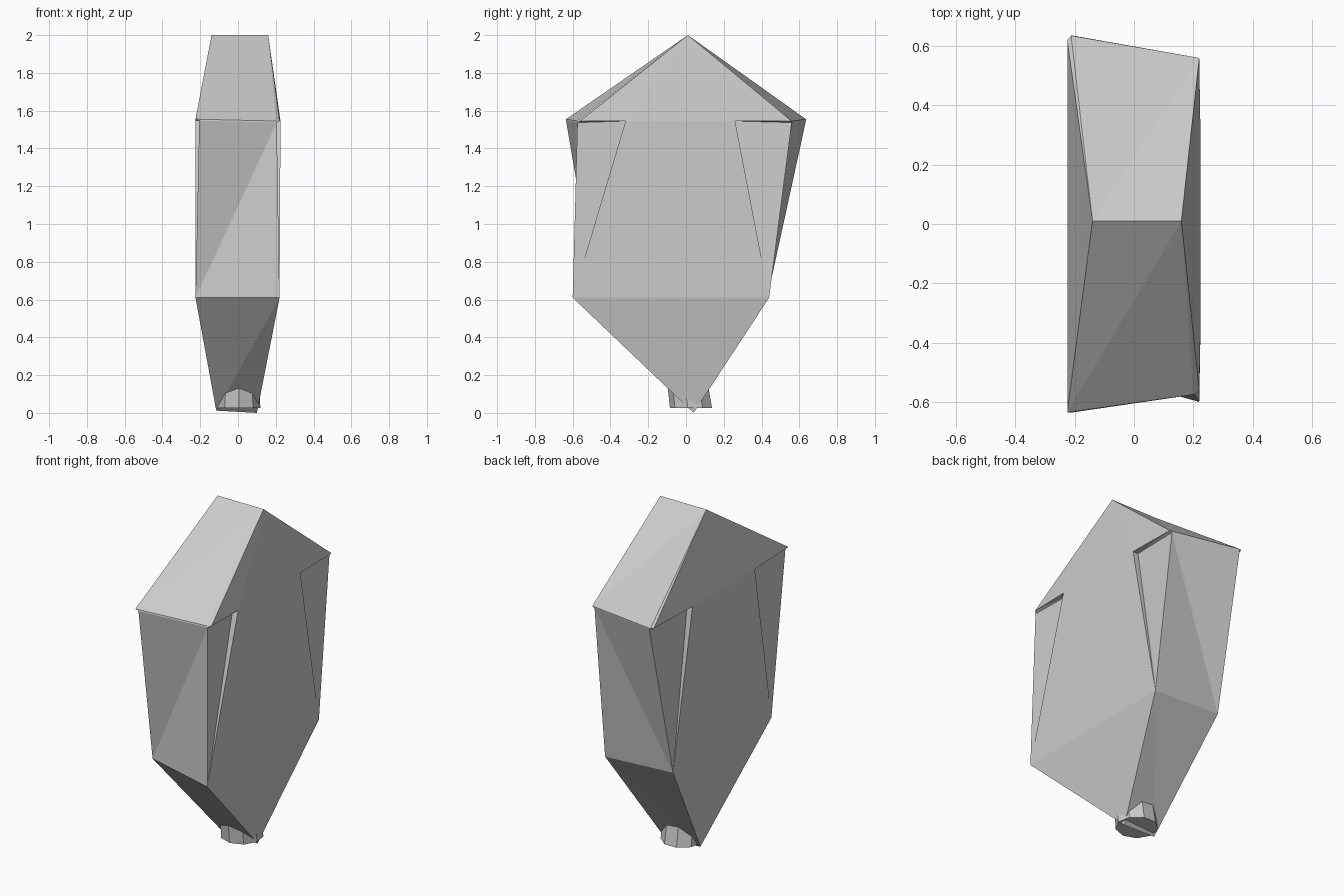
import bpy, bmesh, math
from mathutils import Vector, Matrix

cube = bpy.data.objects.get("Cube")
if cube:
    bpy.data.objects.remove(cube, do_unlink=True)

# One pale grey for everything
stone = bpy.data.materials.new("pale_grey")
stone.use_nodes = True
GREY = (0.6, 0.6, 0.6, 1)
stone.diffuse_color = GREY
stone.node_tree.nodes["Principled BSDF"].inputs["Base Color"].default_value = GREY


def finish(bm, name):
    bmesh.ops.recalc_face_normals(bm, faces=bm.faces)
    mesh = bpy.data.meshes.new(name)
    bm.to_mesh(mesh)
    bm.free()
    mesh.materials.append(stone)
    obj = bpy.data.objects.new(name, mesh)
    bpy.context.collection.objects.link(obj)
    return obj


# Key corners of each broad side: ridge, roof eaves, gable eaves, waist, tip
RECESS = 0.035
SIDES = {
    1: dict(ridge=(0.16, 0.01, 2.0),
            roof_f=(0.20, -0.575, 1.545), roof_b=(0.22, 0.56, 1.545),
            gable_f=(0.22, -0.56, 1.545), gable_b=(0.22, 0.56, 1.545),
            low_f=(0.22, -0.60, 0.61), low_b=(0.22, 0.44, 0.61),
            tip=(0.10, 0.04, 0.0)),
    -1: dict(ridge=(-0.14, 0.01, 2.0),
             roof_f=(-0.225, -0.635, 1.555), roof_b=(-0.212, 0.635, 1.555),
             gable_f=(-0.225, -0.635, 1.555), gable_b=(-0.225, 0.62, 1.555),
             low_f=(-0.225, -0.475, 0.61), low_b=(-0.22, 0.435, 0.63),
             tip=(-0.115, 0.03, 0.012)),
}

bm = bmesh.new()
verts = {}
for side, points in SIDES.items():
    pts = {k: Vector(p) for k, p in points.items()}
    inward = Vector((-side * RECESS, 0, 0))
    # Where each recessed corner begins along the eave
    for end, y in (("f", -0.32), ("b", 0.26)):
        inner = Vector((side * 0.225, y, 1.545))
        pts["inner_" + end] = inner
        pts["deep_" + end] = inner + inward
        corner = pts["roof_" + end]
        pts["post_" + end] = Vector((side * 0.205, corner.y, corner.z - 0.008))
    for k, p in pts.items():
        verts[k, side] = bm.verts.new(p)


def face(*keys):
    bm.faces.new([verts[k] for k in keys])


# Broad sides: gable, panel, lower point and the tapering corner recesses
for s in SIDES:
    for loop in (("ridge", "inner_f", "inner_b"),
                 ("inner_f", "inner_b", "low_b"),
                 ("inner_f", "low_b", "low_f"),
                 ("low_f", "low_b", "tip")):
        face(*[(k, s) for k in loop])
    for e in "fb":
        for loop in (("ridge", "gable_", "inner_"),
                     ("ridge", "roof_", "gable_"),
                     ("inner_", "deep_", "low_"),
                     ("deep_", "post_", "low_"),
                     ("gable_", "inner_", "deep_"),
                     ("gable_", "deep_", "post_"),
                     ("gable_", "post_", "roof_")):
            face(*[(k + e if k.endswith("_") else k, s) for k in loop])

# Narrow sides: roof slope, eave lip, wall and lower slope, each split once
for e, d in (("f", 1), ("b", -1)):
    roof, post, low = "roof_" + e, "post_" + e, "low_" + e
    face(("ridge", d), ("ridge", -d), (roof, -d))
    face(("ridge", d), (roof, -d), (roof, d))
    face((roof, 1), (roof, -1), (post, -1), (post, 1))
    face((post, 1), (post, -1), (low, -1))
    face((post, 1), (low, -1), (low, 1))
    face((low, 1), (low, -1), ("tip", -1))
    face((low, 1), ("tip", -1), ("tip", 1))

bmesh.ops.dissolve_degenerate(bm, dist=0.0001, edges=bm.edges)
finish(bm, "crystal_body")

# Stubby, slightly leaning peg around the lower tip
bm = bmesh.new()
bmesh.ops.create_cone(bm, cap_ends=True, segments=9, radius1=0.115,
                      radius2=0.11, depth=0.14)
bmesh.ops.rotate(bm, verts=bm.verts, matrix=Matrix.Rotation(math.radians(20), 3, "Z"))
for v in bm.verts:
    v.co += Vector((0.005, 0.03 - 0.02 * (v.co.z > 0), 0.095))
finish(bm, "base_peg")
